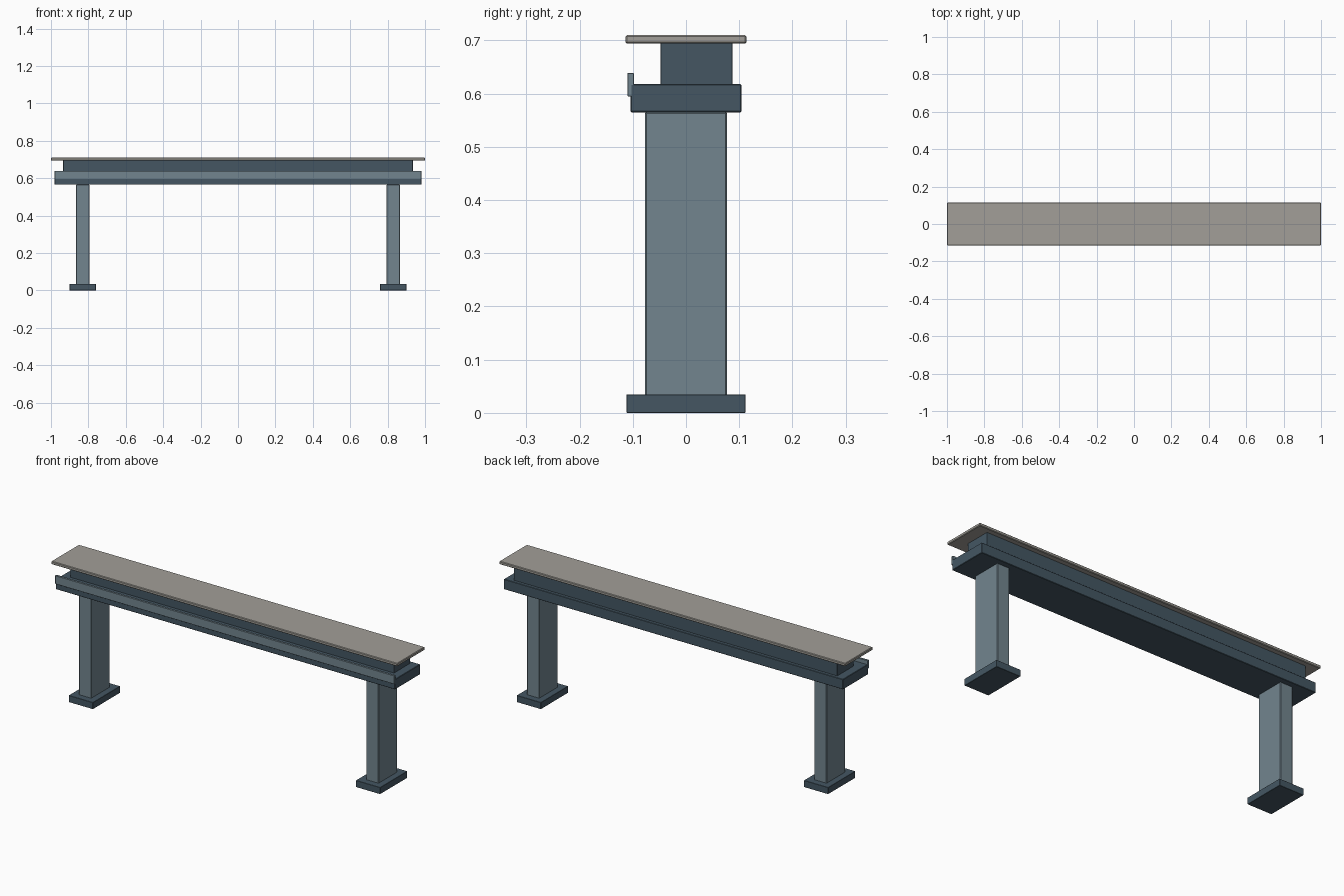
import bpy
import bmesh
from mathutils import Vector

cube = bpy.data.objects.get("Cube")
if cube:
    bpy.data.objects.remove(cube, do_unlink=True)


def material(name, rgb):
    mat = bpy.data.materials.new(name)
    mat.use_nodes = True
    mat.diffuse_color = (*rgb, 1)
    mat.node_tree.nodes["Principled BSDF"].inputs["Base Color"].default_value = (*rgb, 1)
    return mat


dark_steel = material("dark blue grey", (0.058, 0.094, 0.124))
light_steel = material("light blue grey", (0.17, 0.235, 0.275))
stone = material("warm grey", (0.36, 0.345, 0.315))


def box(name, low, high, mat, bevel=0.002):
    """Box between two opposite corners, with slightly softened edges."""
    low, high = Vector(low), Vector(high)
    size, centre = high - low, (low + high) / 2
    bm = bmesh.new()
    bmesh.ops.create_cube(bm, size=1)
    for v in bm.verts:
        v.co = Vector(a * b for a, b in zip(v.co, size))
    mesh = bpy.data.meshes.new(name)
    bm.to_mesh(mesh)
    bm.free()
    mesh.materials.append(mat)
    obj = bpy.data.objects.new(name, mesh)
    obj.location = centre
    bpy.context.collection.objects.link(obj)
    mod = obj.modifiers.new("edge bevel", "BEVEL")
    mod.width = bevel
    mod.segments = 1
    return obj


# Legs with foot plates, one pair per side
for side, x in (("left", 0.83), ("right", -0.83)):
    box(f"{side}_foot_plate", (x - 0.07, -0.112, 0), (x + 0.07, 0.112, 0.035), dark_steel, 0.001)
    box(f"{side}_leg", (x - 0.036, -0.077, 0.03), (x + 0.036, 0.077, 0.566), light_steel, 0.003)

# Long beam and the lip along its front
box("beam", (-0.98, -0.104, 0.565), (0.98, 0.104, 0.618), dark_steel)
box("front_lip", (-0.98, -0.11, 0.595), (0.98, -0.098, 0.639), light_steel, 0.001)

# Riser set towards the back, and the top slab
box("riser", (-0.935, -0.048, 0.616), (0.935, 0.087, 0.696), dark_steel, 0.001)
box("top_slab", (-1, -0.114, 0.694), (1, 0.114, 0.71), stone, 0.003)
